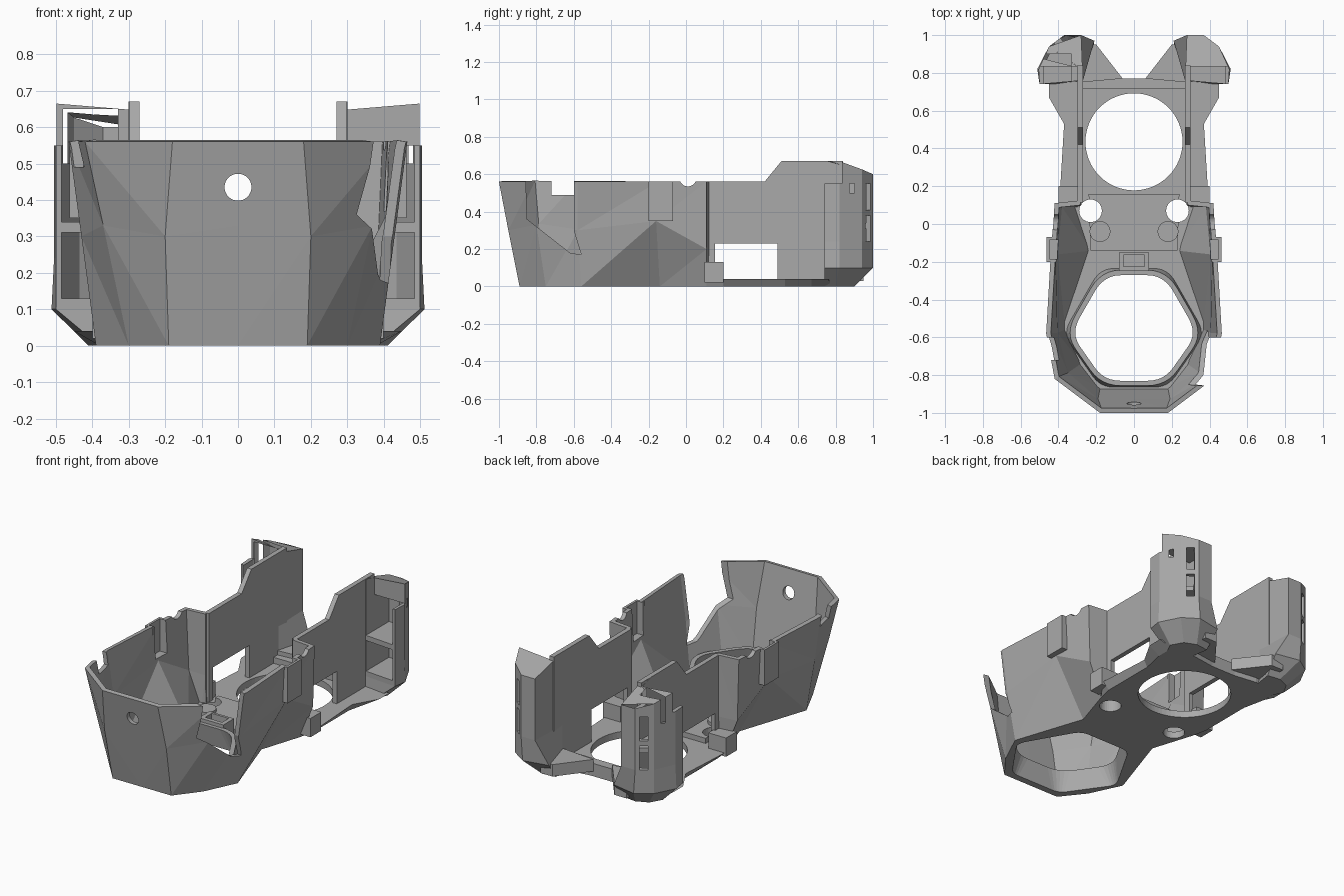
import bpy, bmesh, math
from mathutils import Matrix

cube = bpy.data.objects.get("Cube")
if cube:
    bpy.data.objects.remove(cube, do_unlink=True)

grey = bpy.data.materials.new("mid grey")
grey.use_nodes = True
grey.diffuse_color = (0.4, 0.4, 0.4, 1)
grey.node_tree.nodes["Principled BSDF"].inputs["Base Color"].default_value = grey.diffuse_color


def make(name, verts, faces, fix=True):
    bm = bmesh.new()
    vs = [bm.verts.new(v) for v in verts]
    for f in faces:
        bm.faces.new([vs[i] for i in f])
    if fix:
        bmesh.ops.recalc_face_normals(bm, faces=bm.faces)
    me = bpy.data.meshes.new(name)
    bm.to_mesh(me)
    bm.free()
    me.materials.append(grey)
    ob = bpy.data.objects.new(name, me)
    bpy.context.collection.objects.link(ob)
    return ob


def loft(name, rings):
    """Capped solid through rings with equal point counts."""
    n, k = len(rings[0]), len(rings)
    faces = [tuple(range(n)), tuple(range((k - 1) * n, k * n))]
    for r in range(k - 1):
        for i in range(n):
            j = (i + 1) % n
            faces.append((r * n + i, r * n + j, r * n + n + j, r * n + n + i))
    return make(name, [p for ring in rings for p in ring], faces)


def at(pts, z):
    return [(x, y, z) for x, y in pts]


def prism(name, pts, z0, z1):
    return loft(name, [at(pts, z0), at(pts, z1)])


def side_prism(name, pts, x0, x1):
    return loft(name, [[(x, y, z) for y, z in pts] for x in (x0, x1)])


def box(name, x, y, z):
    return prism(name, [(x[0], y[0]), (x[1], y[0]), (x[1], y[1]), (x[0], y[1])], *z)


def disc(x, y, r, n=32):
    return [(x + r * math.cos(2 * math.pi * i / n), y + r * math.sin(2 * math.pi * i / n))
            for i in range(n)]


def both(pts):
    return pts + [(-x, y) for x, y in reversed(pts)]


def use(ob, mod):
    bpy.context.view_layer.objects.active = ob
    bpy.ops.object.modifier_apply(modifier=mod.name)


def cut(ob, *cutters):
    for c in cutters:
        m = ob.modifiers.new("cut", 'BOOLEAN')
        m.operation, m.solver, m.object = 'DIFFERENCE', 'EXACT', c
        use(ob, m)


def drop(*obs):
    for o in obs:
        bpy.data.objects.remove(o, do_unlink=True)


# Faceted front shell: columns of bottom, middle and top points
cols = [((0, -.89, 0), (0, -.955, .33), (0, -1, .56)),
        ((.19, -.89, 0), (.2, -.95, .3), (.18, -1, .56)),
        ((.3, -.75, 0), (.37, -.8, .33), (.42, -.82, .56)),
        ((.39, -.56, 0), (.43, -.58, .3), (.465, -.58, .56)),
        ((.25, -.14, 0), (.43, -.16, .35), (.44, -.15, .56)),
        ((.33, .11, 0), (.41, .11, .2), (.42, .11, .56)),
        ((.285, .125, 0), (.285, .125, .2), (.285, .125, .56))]
strip = [[(-x, y, z) for x, y, z in c] for c in cols[:0:-1]] + cols
faces = []
for i in range(len(strip) - 1):
    for r in range(2):
        a, b, c, d = 3 * i + r, 3 * i + 3 + r, 3 * i + 4 + r, 3 * i + 1 + r
        faces += [(a, b, c), (a, c, d)] if i >= len(cols) - 1 else [(a, b, d), (b, c, d)]
shell = make("front_shell", [p for c in strip for p in c], faces, fix=False)
m = shell.modifiers.new("wall", 'SOLIDIFY')
m.thickness, m.offset, m.use_even_offset = .025, -1, True
use(shell, m)

# Openings in the shell: bolt hole, corner opening, rim notches
bolt = prism("bolt_cutter", disc(0, 0, .037), -.2, .2)
bolt.data.transform(Matrix.Translation((0, -1, .435)) @ Matrix.Rotation(math.pi / 2, 4, 'X'))
corner = side_prism("corner_cutter", [(-.86, .7), (-.85, .36), (-.62, .18), (-.56, .17),
                                      (-.6, .3), (-.6, .7)], .25, .6)
notch = box("notch_cutter", (-.6, -.3), (-.72, -.6), (.49, .7))
dip = side_prism("dip_cutter", disc(0, .58, .045), -.6, .6)
dip.data.transform(Matrix.Translation((0, .01, 0)))
cut(shell, bolt, corner, notch, dip)
drop(bolt, corner, notch, dip)

# Side pockets standing out of the shell
for side, s in (("left", 1), ("right", -1)):
    pocket = box(side + "_pocket", sorted((s * .41, s * .462)), (-.2, -.07), (.35, .56))
    hollow = box("pocket_cutter", sorted((s * .3, s * .448)), (-.185, -.085), (.37, .7))
    cut(pocket, hollow)
    cut(shell, hollow)
    drop(hollow)

# Floor plate with its openings
low = both([(.19, -.89), (.3, -.75), (.39, -.56), (.25, -.14), (.33, .11), (.35, .2),
            (.35, .53), (.38, .67), (.38, .78), (.22, .79), (.08, .77)])
high = both([(.19, -.89), (.3, -.75), (.39, -.56), (.25, -.14), (.33, .11), (.39, .2),
             (.37, .53), (.45, .67), (.45, .76), (.22, .79), (.08, .77)])
floor = loft("floor_plate", [at(low, 0), at(high, .04)])


def rounded_hex(scale, bend=.3):
    cx, cy = 0, -.56
    pts = both([(.17, -.85), (.36, -.58), (.17, -.25)])
    out = []
    for i, p in enumerate(pts):
        q, r = pts[i - 1], pts[(i + 1) % len(pts)]
        a = [p[k] + (q[k] - p[k]) * bend for k in (0, 1)]
        b = [p[k] + (r[k] - p[k]) * bend for k in (0, 1)]
        for j in range(7):
            t = j / 6
            x, y = [(1 - t) ** 2 * a[k] + 2 * t * (1 - t) * p[k] + t * t * b[k] for k in (0, 1)]
            out.append((cx + (x - cx) * scale, cy + (y - cy) * scale))
    return out


hexa = prism("hex_cutter", rounded_hex(1, .12), -.1, .2)
round_hole = prism("round_cutter", disc(0, .435, .257, 64), -.1, .2)
screws = [prism("screw_cutter", disc(s * .23, .07, .06), -.1, .3) for s in (1, -1)]
cut(floor, hexa, round_hole, *screws)

# Raised middle plate, bosses and clip block
middle = prism("middle_plate", both([(.1, -.14), (.23, -.14), (.24, .16)]), .035, .07)
cut(middle, *screws)
drop(hexa, round_hole, *screws)
for side, s in (("left", 1), ("right", -1)):
    prism(side + "_boss", disc(s * .18, -.04, .055), .06, .09)
clip = box("clip_block", (-.08, .08), (-.25, -.15), (.0, .14))
slot = box("clip_cutter", (-.055, .055), (-.225, -.165), (.06, .3))
cut(clip, slot)
drop(slot)
box("rear_crossbar", (-.29, .29), (.715, .77), (.03, .075))

# Funnel rim around the front opening
funnel = loft("front_funnel", [at(rounded_hex(1.06, .15), 0), at(rounded_hex(1.02), .12)])
bore = loft("bore_cutter", [at(rounded_hex(1.01, .12), -.02), at(rounded_hex(.92), .14)])
cut(funnel, bore)
drop(bore)

# Rear side walls, shoulders, feet and hollow corner pillars
plan_low = [(.38, .74), (.41, .8), (.37, .87), (.3, .9), (.22, .89), (.24, .76)]
plan_mid = [(.5, .74), (.512, .82), (.45, .94), (.36, 1), (.21, .97), (.27, .76)]
plan_top = [(.5, .74), (.505, .82), (.45, .94), (.37, 1), (.28, 1), (.27, .76)]
for side, s in (("left", 1), ("right", -1)):
    def flip(pts):
        return [(s * x, y) for x, y in pts]

    wall = side_prism(side + "_rear_wall", [(.115, 0), (.115, .56), (.42, .56), (.51, .67),
                                            (.84, .67), (.84, 0)], s * .27, s * .298)
    window = box("window_cutter", sorted((s * .2, s * .35)), (.155, .49), (.04, .23))
    cut(wall, window)
    box(side + "_shoulder", sorted((s * .285, s * .4)), (.1, .2), (.02, .13))
    prism(side + "_foot", flip([(.06, .77), (.2, .95), (.28, .95), (.28, .75)]), .03, .1)
    top = [(s * x, y, .67 - .07 * max(0, (y - .84) / .16)) for x, y in plan_top]
    pillar = loft(side + "_pillar", [at(flip(plan_low), 0), at(flip(plan_mid), .1),
                                     at(flip(plan_top), .24), top])
    step = box("step_cutter", sorted((s * .3, s * .7)), (.6, .835), (.55, .8))
    roof = .55 if s > 0 else .65
    rooms = [prism("room_cutter", flip([(.3, .6), (.485, .6), (.485, .83), (.435, .925),
                                        (.36, .97), (.3, .97)]), *z)
             for z in ((.13, .31), (.34, .55))]
    attic = box("attic_cutter", sorted((s * .33, s * .48)), (.6, .9), (.5, roof))
    slots = []
    for z in (.24, .41):
        c = box("slot_cutter", (-.022, .022), (-.06, .06), (z, z + .14))
        c.data.transform(Matrix.Translation((s * .405, .97, 0)) @ Matrix.Rotation(-s * .6, 4, 'Z'))
        slots.append(c)
    cut(pillar, step, *rooms, attic, *slots)
    drop(window, step, attic, *rooms, *slots)
